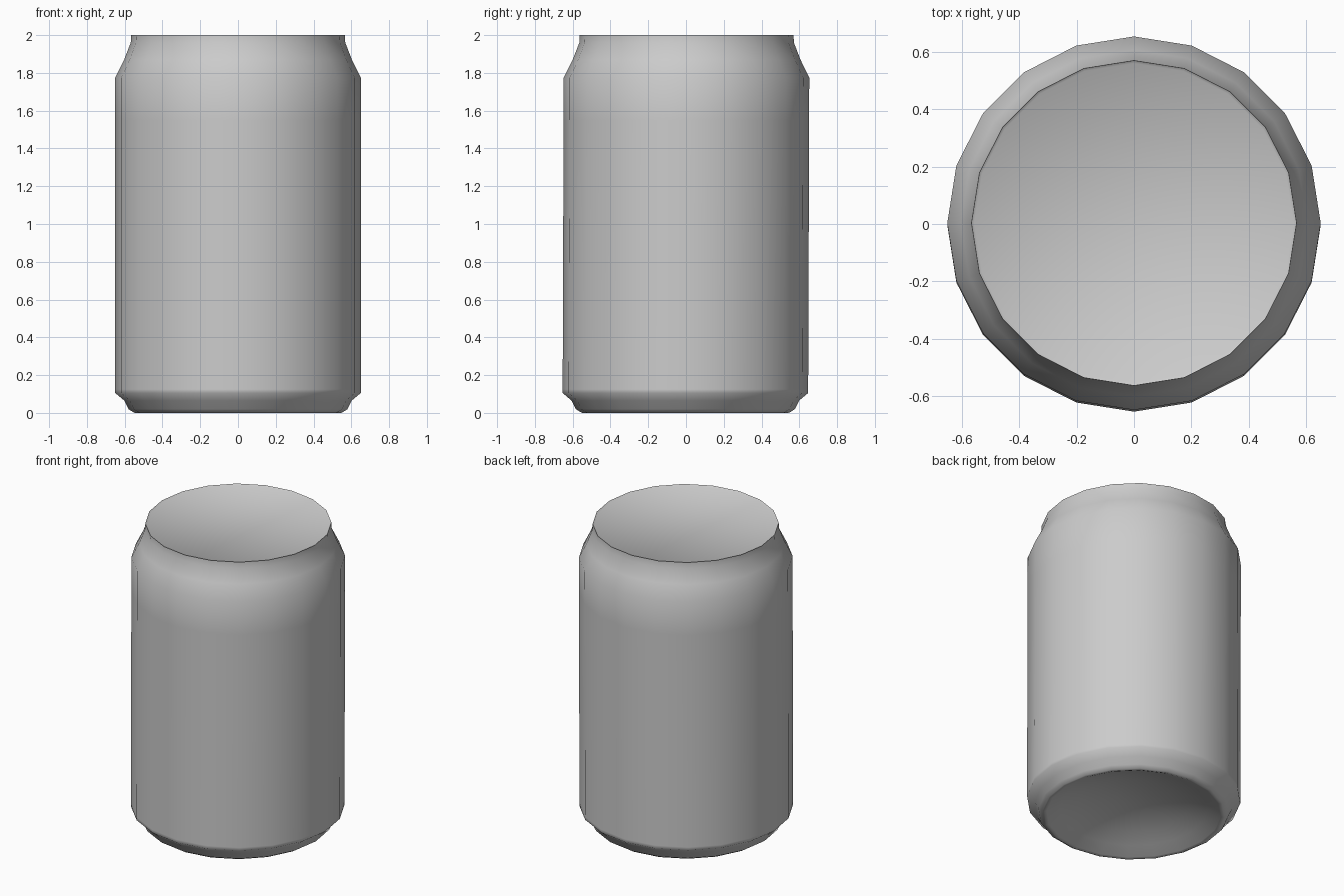
import bpy, bmesh, math

if "Cube" in bpy.data.objects:
    bpy.data.objects.remove(bpy.data.objects["Cube"])

SIDES = 20
LEAN = 0.0035  # the can leans very slightly towards the back

# Outer profile (radius, height) from lid edge down to the standing rim
profile = [(0.556, 1.992), (0.566, 2.0), (0.568, 1.96), (0.603, 1.87),
           (0.65, 1.775), (0.65, 1.55), (0.65, 0.125), (0.65, 0.105), (0.602, 0.065),
           (0.58, 0.02), (0.555, 0.004), (0.545, 0.0), (0.53, 0.005)]
# Spherical dome under the can
DOME_R, DOME_H = 0.53, 0.135
profile += [(DOME_R * k, 0.005 + DOME_H * (1 - k * k)) for k in (0.85, 0.65, 0.45, 0.2)]

bm = bmesh.new()
rings = [[bm.verts.new((r * math.cos(2 * math.pi * i / SIDES),
                        r * math.sin(2 * math.pi * i / SIDES) + LEAN * (z - 1), z))
          for i in range(SIDES)] for r, z in profile]

# Walls between neighbouring rings
for a, b in zip(rings, rings[1:]):
    for i in range(SIDES):
        j = (i + 1) % SIDES
        bm.faces.new((a[i], b[i], b[j], a[j]))

# Flat lid and top of the recessed base dome
bm.faces.new(rings[0])
tip = bm.verts.new((0, -LEAN, 0.005 + DOME_H))
for i in range(SIDES):
    bm.faces.new((rings[-1][i], tip, rings[-1][(i + 1) % SIDES]))
bmesh.ops.recalc_face_normals(bm, faces=bm.faces)

mesh = bpy.data.meshes.new("can_body")
bm.to_mesh(mesh)
bm.free()
can = bpy.data.objects.new("can_body", mesh)
bpy.context.collection.objects.link(can)

# Smooth walls with a crisp lid edge
bpy.context.view_layer.objects.active = can
can.select_set(True)
bpy.ops.object.shade_smooth_by_angle(angle=math.radians(55))
